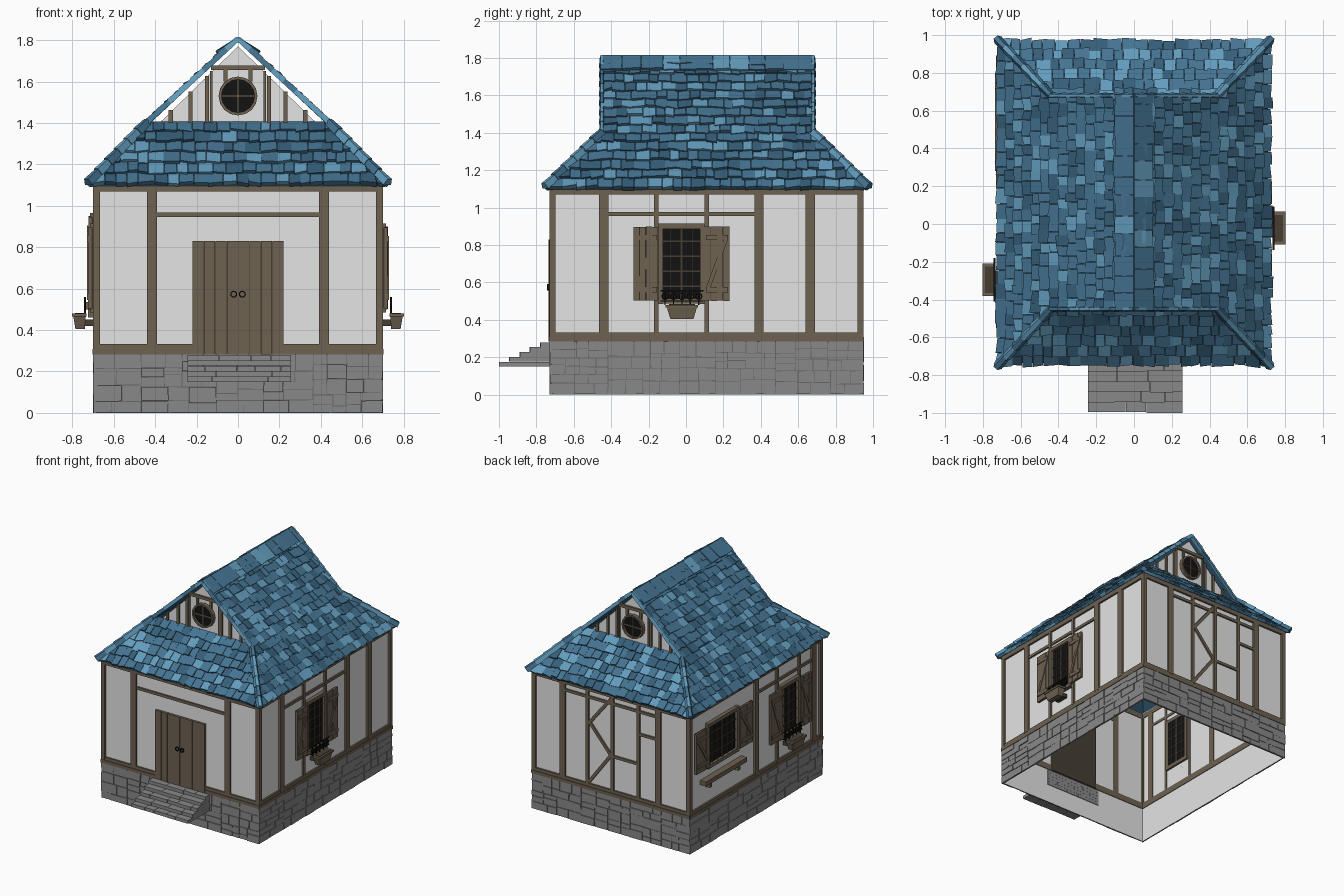
import bpy, bmesh, math, random
from mathutils import Vector as V

if "Cube" in bpy.data.objects:
    bpy.data.objects.remove(bpy.data.objects["Cube"])
random.seed(4)
R = random.uniform

COLORS = {"plaster": (.78, .78, .78), "wood": (.155, .122, .083), "dark_wood": (.06, .047, .032),
          "stone": (.25, .25, .25), "dark_stone": (.13, .13, .13), "black": (.006, .006, .006),
          "blue": (.058, .172, .285), "light_blue": (.125, .335, .51), "dark_blue": (.036, .112, .19)}
MATS = {}
for n, c in COLORS.items():
    MATS[n] = bpy.data.materials.new(n)
    MATS[n].diffuse_color = (*c, 1)
ORDER = list(COLORS)
PARTS = {}


def face(name, mat, pts):
    bm = PARTS.setdefault(name, bmesh.new())
    bm.faces.new([bm.verts.new(p) for p in pts]).material_index = ORDER.index(mat)


def hexa(name, mat, lo, hi):
    """Closed block from two opposite quads, wound outwards."""
    bm = PARTS.setdefault(name, bmesh.new())
    v = [bm.verts.new(p) for p in list(lo) + list(hi)]
    c = sum((V(p) for p in list(lo) + list(hi)), V()) / 8
    for q in ((0, 1, 2, 3), (4, 5, 6, 7), (0, 1, 5, 4), (1, 2, 6, 5), (2, 3, 7, 6), (3, 0, 4, 7)):
        f = bm.faces.new([v[i] for i in q])
        f.material_index = ORDER.index(mat)
        f.normal_update()
        if f.normal.dot(f.calc_center_median() - c) < 0:
            f.normal_flip()


# wall coordinates: a along the wall, z up, d outwards from the plaster
X0, Y0, Y1 = .685, -.715, .935
def W(side, a, z, d):
    return V({"front": (a, Y0 - d, z), "back": (a, Y1 + d, z), "right": (X0 + d, a, z),
              "left": (-X0 - d, a, z), "gable_front": (a, -.42 - d, z), "gable_back": (a, .65 + d, z)}[side])


def quad(name, mat, side, pts, d0, d1):
    hexa(name, mat, [W(side, a, z, d0) for a, z in pts], [W(side, a, z, d1) for a, z in pts])


def plate(name, mat, side, a0, a1, z0, z1, d0=-.005, d1=.015):
    quad(name, mat, side, [(a0, z0), (a1, z0), (a1, z1), (a0, z1)], d0, d1)


def brace(name, mat, side, p, q, w, d0=-.005, d1=.012):
    t = V((q[0] - p[0], q[1] - p[1])).normalized() * w / 2
    quad(name, mat, side, [(p[0] - t.y, p[1] + t.x), (p[0] + t.y, p[1] - t.x),
                           (q[0] + t.y, q[1] - t.x), (q[0] - t.y, q[1] + t.x)], d0, d1)


def ring(name, mat, side, a, z, r0, r1, d0, d1, n=16):
    for i in range(n):
        t, u = math.tau * i / n, math.tau * (i + 1) / n
        quad(name, mat, side, [(a + r * math.cos(k), z + r * math.sin(k))
                               for r, k in ((r0, t), (r1, t), (r1, u), (r0, u))], d0, d1)


# plaster shell, open below
cs = [(-X0, Y0), (X0, Y0), (X0, Y1), (-X0, Y1)]
for (a, b), (c, d) in zip(cs, cs[1:] + cs[:1]):
    face("plaster_walls", "plaster", [(a, b, 0), (c, d, 0), (c, d, 1.12), (a, b, 1.12)])


# stone base: each side is split at random into blocks
def stones(side, a0, a1, z0, z1):
    w, h = a1 - a0, z1 - z0
    if w > .15 or h > .085:
        k = R(.36, .64)
        if w / .15 > h / .085:
            stones(side, a0, a0 + w * k, z0, z1)
            stones(side, a0 + w * k, a1, z0, z1)
        else:
            stones(side, a0, a1, z0, z0 + h * k)
            stones(side, a0, a1, z0 + h * k, z1)
    else:
        g = lambda: R(.0005, .003)
        quad("stone_base", "stone", side, [(a0 + g(), z0 + g()), (a1 - g(), z0 + g()),
             (a1 - g(), z1 - g()), (a0 + g(), z1 - g())], .002, R(.011, .016))


SPAN = {"front": (-.70, .70), "back": (-.70, .70), "right": (-.73, .95), "left": (-.73, .95)}
for s, (a, b) in SPAN.items():
    plate("base_mortar", "dark_stone", s, a + .01, b - .01, .002, .285, .001, .008)
    stones(s, a, b, 0, .285)
    # sill beam, top beam and corner posts
    for c, e in (((a, -.22), (.22, b)) if s == "front" else ((a, b),)):
        plate("sill_beam", "wood", s, c, e, .283, .308, -.005, .018)
        plate("sill_beam", "wood", s, c, e, .308, .332, -.005, .013)
    plate("top_beam", "wood", s, a, b, 1.07, 1.11)
    plate("corner_posts", "wood", s, a, a + .033, .3, 1.1)
    plate("corner_posts", "wood", s, b - .033, b, .3, 1.1)

# timber frame
POSTS = {"front": [(-.415, .05), (.415, .05)], "back": [(-.415, .05), (.43, .05), (.21, .026), (-.01, .026), (-.24, .026)],
         "right": [(-.44, .05), (-.16, .024), (.11, .024), (.39, .05), (.665, .05)],
         "left": [(.1, .05), (-.44, .024), (-.16, .024), (-.62, .05)]}
for s, ps in POSTS.items():
    for a, w in ps:
        plate("timber_posts", "wood", s, a - w / 2, a + w / 2, .32, 1.09)
for s, a, b, z in (("front", -.4, .4, .957), ("right", -.42, .37, .965), ("left", -.6, .1, .965),
                   ("back", -.4, .43, 1.02), ("back", -.4, -.24, .84), ("back", -.24, -.01, .6)):
    plate("cross_rails", "wood", s, a, b, z - .011, z + .011, -.005, .012)
for p, q in (((0, 1.06), (.2, .81)), ((.2, .83), (.0, .6)), ((0, .61), (.2, .34))):
    brace("back_braces", "wood", "back", p, q, .024)

# double door with planks and ring handles
plate("door_back", "dark_wood", "front", -.215, .215, .285, .825, -.012, .012)
for i in range(8):
    a = -.22 + i * .055
    plate("door_planks", "wood", "front", a + .0012, a + .0538, .283, .83, -.008, R(.017, .02))
for a in (-.021, .021):
    ring("door_handles", "black", "front", a, .573, .011, .017, .018, .028, 12)

# steps
for k in range(5):
    y0, z0, x = -1 + k * .054, .15 + k * .026, -.245
    while x < .255:
        x1 = min(.258, x + R(.08, .17))
        if x1 > .21:
            x1 = .258
        f, y1 = y0 + R(0, .006), -.71
        lo = [(x + .001, f, z0 if k else .15), (x1 - .001, f, z0), (x1 - .001, y1, z0), (x + .001, y1, z0)]
        hexa("steps", "stone", lo, [(p[0], p[1], z0 + .0255) for p in lo])
        x = x1


def shutter(s, a0, a1, z0, z1):
    plate("shutter_backs", "dark_wood", s, a0 + .003, a1 - .003, z0 + .004, z1 - .004, .018, .03)
    n = 4
    for i in range(n):
        w = (a1 - a0) / n
        plate("shutters", "wood", s, a0 + i * w + .001, a0 + (i + 1) * w - .001, z0 + R(0, .005), z1 - R(0, .005), .022, R(.035, .04))
    for z in (z0 + .06, z1 - .06):
        plate("shutter_battens", "wood", s, a0 + .008, a1 - .008, z - .014, z + .014, .03, .045)
    brace("shutter_battens", "wood", s, (a0 + .02, z0 + .07), (a1 - .02, z1 - .07), .022, .03, .044)


def window(s, a, hw, z0, z1, sw, cols, rows):
    plate("window_glass", "black", s, a - hw, a + hw, z0, z1, -.012, .008)
    for e in (-1, 1):
        c = a + e * (hw - .007)
        plate("window_frames", "wood", s, c - .012, c + .012, z0 - .015, z1 + .015, -.016, .03)
        edge = a + e * (hw + .005)
        shutter(s, min(edge, edge + e * sw), max(edge, edge + e * sw), z0, z1)
    for z in (z0, z1):
        plate("window_frames", "wood", s, a - hw, a + hw, z - .014, z + .014, -.016, .03)
    for i in range(1, cols):
        c, w = a - hw + 2 * hw * i / cols, (.008 if 2 * i == cols else .0035)
        plate("window_bars", "dark_wood", s, c - w, c + w, z0, z1, -.015, .018)
    for i in range(1, rows):
        z = z0 + (z1 - z0) * i / rows
        plate("window_bars", "dark_wood", s, a - hw, a + hw, z - .0035, z + .0035, -.015, .016)


window("right", -.025, .118, .50, .90, .135, 4, 5)
window("left", -.30, .118, .50, .90, .135, 4, 5)
window("left", .54, .19, .62, .95, .165, 6, 4)
plate("wide_window_sill", "wood", "left", .28, .80, .50, .535, 0, .052)
for a in (.36, .72):
    plate("wide_window_sill", "wood", "left", a - .015, a + .015, .46, .5, 0, .04)

# flower boxes with scrolled iron rails
for s, a in (("right", -.022), ("left", -.295)):
    box = lambda h, d0, d1, z: [W(s, a - h, z, d0), W(s, a + h, z, d0), W(s, a + h, z, d1), W(s, a - h, z, d1)]
    hexa("flower_boxes", "wood", box(.062, .055, .10, .405), box(.08, .05, .11, .465))
    hexa("flower_boxes", "wood", box(.087, .047, .116, .465), box(.087, .047, .116, .48))
    hexa("flower_soil", "dark_wood", box(.07, .058, .103, .478), box(.07, .058, .103, .483))
    plate("box_brackets", "dark_wood", s, a - .05, a + .05, .42, .45, 0, .06)
    for i in range(5):
        c = a - .09 + i * .045
        ring("iron_scrolls", "black", s, c, .525, .014, .02, .05, .058, 10)
        plate("iron_scrolls", "black", s, c - .003, c + .003, .48, .56, .05, .058)
    for z in (.5, .555):
        plate("iron_scrolls", "black", s, a - .115, a + .115, z - .003, z + .003, .048, .058)

# gable ends with round windows
for s in ("gable_front", "gable_back"):
    face("gable_walls", "plaster", [W(s, -.42, 1.36, 0), W(s, .42, 1.36, 0), W(s, 0, 1.77, 0)])
    ring("round_window_glass", "black", s, 0, 1.53, .001, .085, -.012, .014, 16)
    ring("round_window_frames", "wood", s, 0, 1.53, .08, .094, -.012, .03, 16)
    plate("round_window_bars", "wood", s, -.004, .004, 1.45, 1.61, 0, .022)
    plate("round_window_bars", "wood", s, -.08, .08, 1.526, 1.534, 0, .022)
    plate("gable_timbers", "wood", s, -.13, .13, 1.655, 1.678)
    for x in (.06, .15, .23, .325):
        for e in (-1, 1):
            z0 = 1.6 if x < .1 else 1.38
            plate("gable_timbers", "wood", s, e * x - .01, e * x + .01, z0, min(1.67, 1.765 - x * .93), -.005, .012)
    for e in (-1, 1):
        plate("gable_timbers", "wood", s, e * .13 - .006, e * .13 + .006, 1.38, 1.65, -.005, .01)


# roof: rows of random shingles over a trapezoid A B C D (A-B is the eave)
def shingles(name, A, B, C, D, rows, w0=.045, w1=.085, jit=.01, pal=("blue",) * 6 + ("dark_blue",) * 2 + ("light_blue",) * 2):
    A, B, C, D = map(V, (A, B, C, D))
    u, L = (B - A).normalized(), (B - A).length
    l1, r1 = (D - A).dot(u), (C - A).dot(u)
    v = (D - A) - u * l1
    H = v.length
    v /= H
    n = u.cross(v)
    if n.z < 0:
        n = -n
    face(name + "_underlay", "dark_blue", [p - n * .006 for p in (A, B, C, D)])
    pt = lambda s, h, o: A + u * max(l1 * h / H, min(L + (r1 - L) * h / H, s)) + v * h + n * o
    for i in range(rows):
        h, h1 = H * i / rows, min(H, H * (i + 1.3) / rows)
        s, end = l1 * h / H, L + (r1 - L) * h / H
        while s < end - .01:
            e = min(end, s + R(w0, w1))
            t, ha, hb = R(.014, .024), h + R(-jit, jit), h + R(-jit, jit)
            q = [(s, ha), (e - .002, hb), (e - .002, h1), (s, h1)]
            hexa(name, random.choice(pal), [pt(*p, -.005) for p in q],
                 [pt(*p, o) for p, o in zip(q, (t, t + R(-.004, .004), .004, .004))])
            s = e


def caps(name, p, q, n, w, h):
    p, q = V(p), V(q)
    d = (q - p).normalized()
    side = d.cross(V((0, 0, 1))).normalized()
    up = side.cross(d)
    for i in range(n):
        a, b = p.lerp(q, i / n), p.lerp(q, min(1, (i + 1.15) / n))
        sec = lambda c, k: [c - side * w * k - up * h * .6, c + side * w * k - up * h * .6,
                            c + side * w * k * .5 + up * h * k, c - side * w * k * .5 + up * h * k]
        hexa(name, random.choice(("blue", "light_blue", "light_blue")), sec(a, 1), sec(b, .75))


EX, KX, YF, YB, KF, KB = .715, .44, -.74, .965, -.45, .68
for e in (-1, 1):
    shingles("side_roof", (e * EX, YF, 1.10), (e * EX, YB, 1.10), (e * KX, KB, 1.395), (e * KX, KF, 1.395), 6)
    shingles("upper_roof", (e * KX, KF, 1.39), (e * KX, KB, 1.39), (0, KB, 1.80), (0, KF, 1.80), 9)
    shingles("ridge_caps", (e * .09, KF - .008, 1.728), (e * .09, KB + .008, 1.728), (0, KB + .008, 1.812),
             (0, KF - .008, 1.812), 1, .08, .12, .004, ("blue", "blue", "light_blue"))
    for y, k, g in ((YF, KF, -1), (YB, KB, 1)):
        caps("hip_caps", (e * (EX + .01), y + g * .015, 1.112), (e * KX, k, 1.405), 6, .026, .022)
        caps("rake_caps", (e * KX, k, 1.40), (0, k, 1.805), 8, .016, .018)
for y, k in ((YF, -.42), (YB, .65)):
    shingles("end_roof", (-EX, y, 1.10), (EX, y, 1.10), (KX, k, 1.405), (-KX, k, 1.405), 6)

# turn the collected parts into objects
for name, bm in PARTS.items():
    me = bpy.data.meshes.new(name)
    used = sorted({f.material_index for f in bm.faces})
    for f in bm.faces:
        f.material_index = used.index(f.material_index)
    bm.to_mesh(me)
    bm.free()
    for i in used:
        me.materials.append(MATS[ORDER[i]])
    bpy.context.collection.objects.link(bpy.data.objects.new(name, me))

for m in bpy.data.materials:
    if m.users and not m.is_grease_pencil:
        m.use_nodes = True
        m.node_tree.nodes["Principled BSDF"].inputs["Base Color"].default_value = m.diffuse_color
